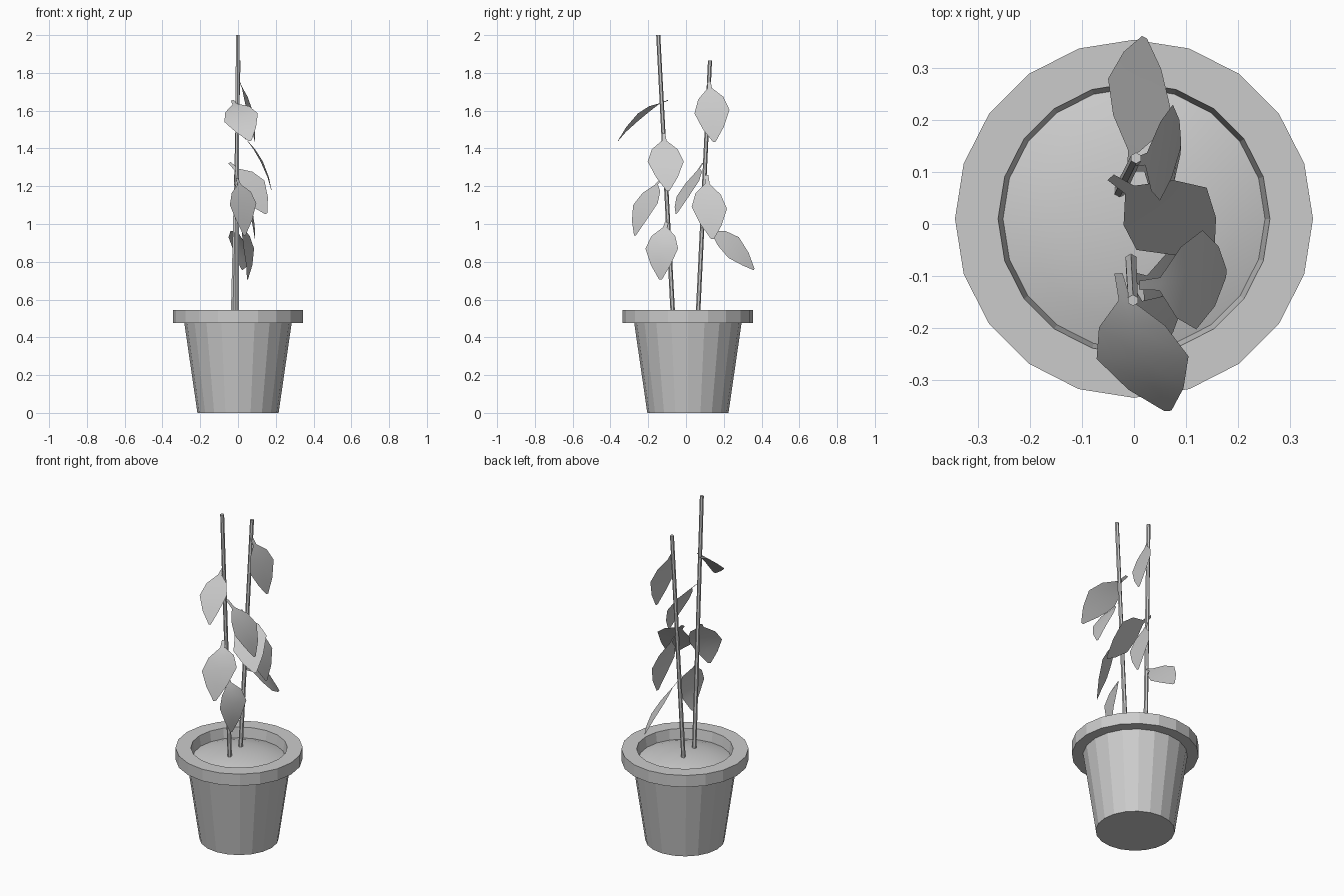
import bpy, bmesh, math
from mathutils import Vector

if "Cube" in bpy.data.objects:
    bpy.data.objects.remove(bpy.data.objects["Cube"])

CY = 0.01  # pot centre in y


def finish(name, bm, smooth=False):
    me = bpy.data.meshes.new(name)
    bm.to_mesh(me)
    bm.free()
    for p in me.polygons:
        p.use_smooth = smooth
    ob = bpy.data.objects.new(name, me)
    bpy.context.collection.objects.link(ob)
    return ob


def lathe(name, profile, n=20, smooth=False):
    """Revolve (radius, z) points; radius 0 becomes a pole, open ends stay open."""
    bm = bmesh.new()
    rings = []
    for r, z in profile:
        if r == 0:
            rings.append([bm.verts.new((0, CY, z))] * n)
        else:
            rings.append([bm.verts.new((r * math.cos(2 * math.pi * i / n),
                                        CY + r * math.sin(2 * math.pi * i / n), z))
                          for i in range(n)])
    for a, b in zip(rings, rings[1:]):
        for i in range(n):
            j = (i + 1) % n
            bm.faces.new(list(dict.fromkeys((a[i], a[j], b[j], b[i]))))
    bmesh.ops.recalc_face_normals(bm, faces=bm.faces)
    return finish(name, bm, smooth)


def stem(name, base, top, r=0.012, n=6):
    base, top = Vector(base), Vector(top)
    bm = bmesh.new()
    bmesh.ops.create_cone(bm, cap_ends=True, segments=n, radius1=r, radius2=r * 0.9,
                          depth=(top - base).length)
    rot = Vector((0, 0, 1)).rotation_difference(top - base).to_matrix()
    bmesh.ops.rotate(bm, verts=bm.verts, matrix=rot)
    bmesh.ops.translate(bm, verts=bm.verts, vec=(base + top) / 2)
    return finish(name, bm)


def leaf(name, base, left, right, tip):
    """Thin curved blade whose midrib passes base, the middle of left/right, and tip."""
    base, left, right, tip = map(Vector, (base, left, right, tip))
    mid, half, tm = (left + right) / 2, (right - left) / 2, 0.55
    ctrl = (mid - base * (1 - tm) ** 2 - tip * tm ** 2) / (2 * tm * (1 - tm))
    bm = bmesh.new()
    rows = []
    for t, w in ((0, .09), (.16, .13), (.33, .72), (.55, 1), (.8, .6), (1, .08)):
        c = base * (1 - t) ** 2 + ctrl * 2 * t * (1 - t) + tip * t * t
        rows.append([bm.verts.new(c + half * w * s) for s in (-1, 0, 1)])
    for a, b in zip(rows, rows[1:]):
        for i in range(2):
            bm.faces.new((a[i], a[i + 1], b[i + 1], b[i]))
    return finish(name, bm, True)


# Pot body with thick overhanging rim
lathe("pot", [(0, 0), (0.215, 0), (0.284, 0.475), (0.345, 0.475), (0.345, 0.545),
              (0.262, 0.545), (0.25, 0.47)])

# Domed soil
lathe("soil", [(0.253, 0.485), (0.2, 0.503), (0.13, 0.517), (0.06, 0.524), (0, 0.526)],
      smooth=True)

# Two leaning stems
stem("front_stem", (-0.006, -0.068, 0.49), (-0.002, -0.147, 2.0))
stem("back_stem", (-0.028, 0.062, 0.49), (0.004, 0.127, 1.865))

# Leaves: base, left, right, tip
LEAVES = {
    "front_leaf_top": ((-0.03, -0.095, 1.655), (-0.072, -0.26, 1.54), (0.105, -0.255, 1.585), (0.065, -0.36, 1.44)),
    "front_leaf_upper": ((0.01, -0.118, 1.48), (0.12, -0.203, 1.33), (0.132, -0.012, 1.33), (0.178, -0.095, 1.175)),
    "front_leaf_middle": ((-0.005, -0.13, 1.24), (-0.043, -0.28, 1.10), (0.097, -0.15, 1.11), (0.035, -0.27, 0.94)),
    "front_leaf_low": ((-0.005, -0.1, 1.02), (0.03, -0.215, 0.87), (0.085, -0.042, 0.87), (0.05, -0.135, 0.705)),
    "back_leaf_top": ((0.003, 0.12, 1.765), (0.05, 0.045, 1.585), (0.075, 0.23, 1.605), (0.09, 0.15, 1.435)),
    "back_leaf_upper": ((-0.045, 0.09, 1.325), (0.005, -0.05, 1.145), (0.14, 0.07, 1.23), (0.15, -0.05, 1.055)),
    "back_leaf_middle": ((-0.003, 0.11, 1.26), (0.055, 0.03, 1.09), (0.075, 0.217, 1.08), (0.09, 0.14, 0.92)),
    "back_leaf_low": ((-0.01, 0.085, 0.985), (-0.05, 0.28, 0.93), (0.07, 0.225, 0.82), (0.02, 0.36, 0.76)),
}
for leaf_name, pts in LEAVES.items():
    leaf(leaf_name, *pts)
